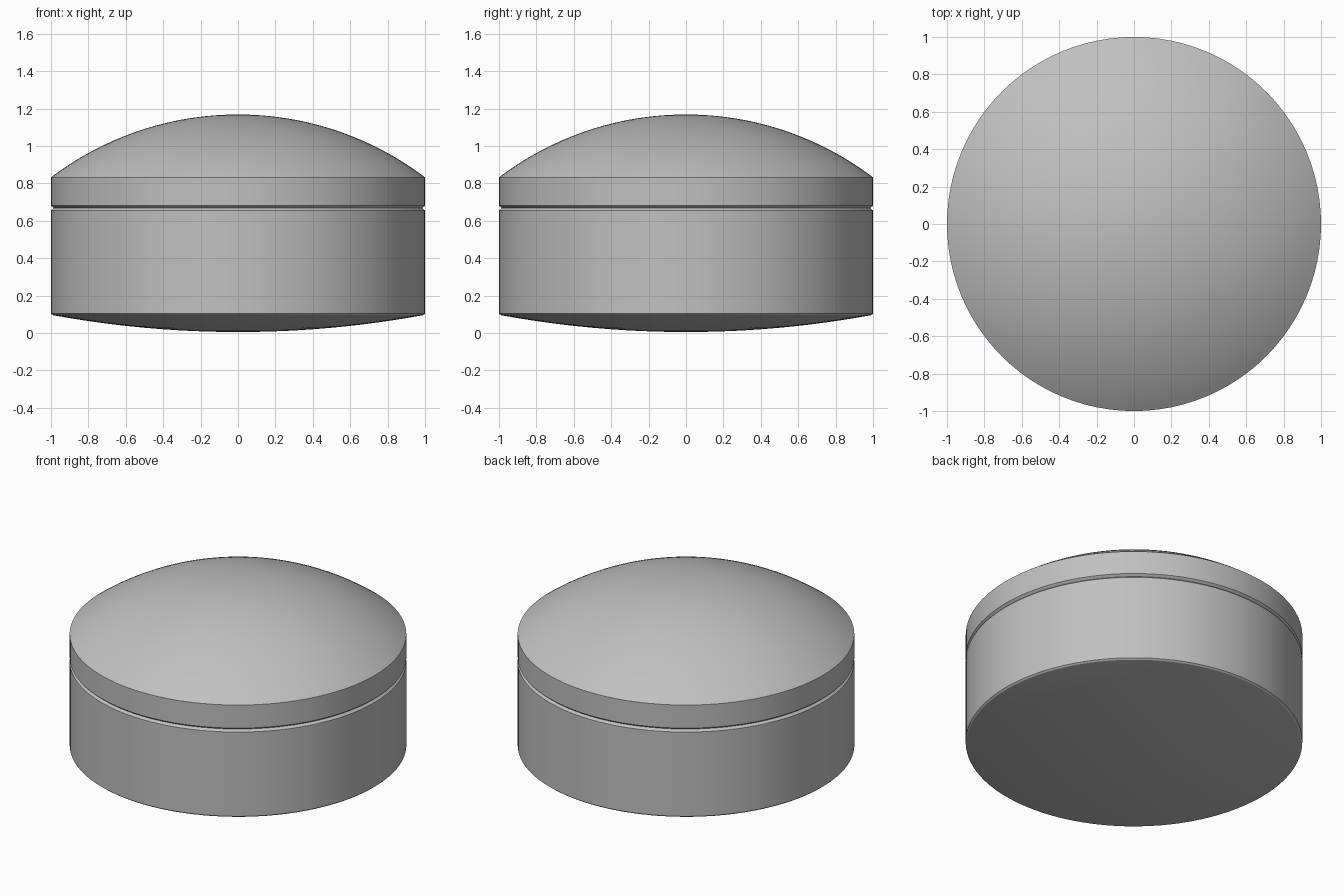
import bpy
import bmesh
import math

cube = bpy.data.objects.get("Cube")
if cube:
    bpy.data.objects.remove(cube, do_unlink=True)

grey = bpy.data.materials.new("light grey")
grey.use_nodes = True
colour = (0.53, 0.53, 0.53, 1)
grey.diffuse_color = colour
grey.node_tree.nodes["Principled BSDF"].inputs["Base Color"].default_value = colour

SEGMENTS = 96


def cap(radius, rim_z, pole_z, steps):
    """Spherical arc from the pole out to the rim, as (radius, height) points."""
    rise = abs(pole_z - rim_z)
    sphere = (radius ** 2 + rise ** 2) / (2 * rise)
    sign = 1 if pole_z > rim_z else -1
    sweep = math.asin(radius / sphere)
    points = []
    for i in range(steps + 1):
        a = sweep * i / steps
        points.append((sphere * math.sin(a),
                       pole_z - sign * sphere * (1 - math.cos(a))))
    return points


def lathe(name, profile):
    """Revolve a (radius, height) profile about the vertical axis."""
    bm = bmesh.new()
    verts = [bm.verts.new((r, 0, z)) for r, z in profile]
    edges = [bm.edges.new(pair) for pair in zip(verts, verts[1:])]
    bmesh.ops.spin(bm, geom=verts + edges, cent=(0, 0, 0), axis=(0, 0, 1),
                   angle=math.tau, steps=SEGMENTS, use_merge=True)
    bmesh.ops.remove_doubles(bm, verts=bm.verts, dist=0.0001)
    # close the hidden joint so that each part is solid
    bmesh.ops.holes_fill(bm, edges=[e for e in bm.edges if e.is_boundary], sides=0)
    bmesh.ops.recalc_face_normals(bm, faces=bm.faces)
    mesh = bpy.data.meshes.new(name)
    bm.to_mesh(mesh)
    bm.free()
    mesh.materials.append(grey)
    obj = bpy.data.objects.new(name, mesh)
    bpy.context.collection.objects.link(obj)
    bpy.ops.object.select_all(action="DESELECT")
    obj.select_set(True)
    bpy.context.view_layer.objects.active = obj
    bpy.ops.object.shade_smooth_by_angle(angle=math.radians(20))
    return obj


# Body: bulged underside, small lower chamfer, wall, lower half of the groove
lathe("body", cap(0.99, 0.095, 0.005, 12)
      + [(1, 0.103), (1, 0.655), (0.985, 0.668)])

# Lid: dome, short wall, upper half of the groove
lathe("domed_lid", cap(1, 0.832, 1.168, 24)
      + [(1, 0.681), (0.985, 0.668)])
